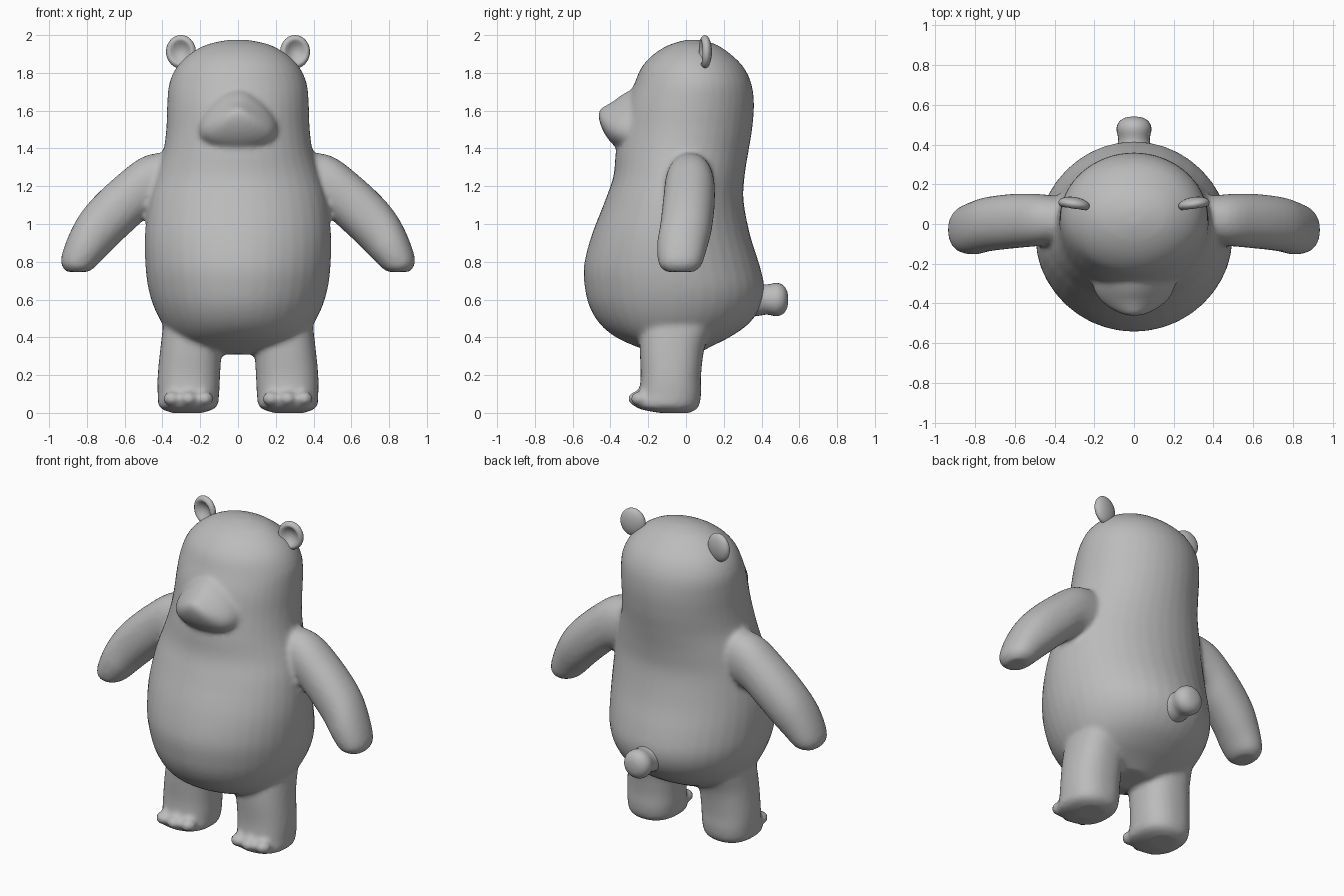
import bpy, bmesh, math
from mathutils import Vector, Matrix

if "Cube" in bpy.data.objects:
    bpy.data.objects.remove(bpy.data.objects["Cube"])

fur = bpy.data.materials.new("plain_grey")
fur.diffuse_color = (0.5, 0.5, 0.5, 1)
fur.use_nodes = True
fur.node_tree.nodes["Principled BSDF"].inputs["Base Color"].default_value = fur.diffuse_color


def spline(rows, steps):
    """Catmull-Rom interpolation through rows of numbers."""
    out = []
    for i in range(len(rows) - 1):
        a, b, c, d = (rows[max(0, min(len(rows) - 1, i + k))] for k in (-1, 0, 1, 2))
        for s in range(steps):
            t = s / steps
            out.append([0.5 * (2 * q + (r - p) * t + (2 * p - 5 * q + 4 * r - u) * t * t
                               + (3 * q - p - 3 * r + u) * t ** 3)
                        for p, q, r, u in zip(a, b, c, d)])
    return out + [list(rows[-1])]


def loft(bm, rows, frame, power=1.0, pinch=0.0, sides=40, steps=4):
    """Skin rounded rings; frame(row) gives centre and the two half axes."""
    rings = []
    for row in spline(rows, steps):
        c, a, b = (Vector(v) for v in frame(*row))
        ring = []
        for k in range(sides):
            t = 2 * math.pi * k / sides
            u = math.copysign(abs(math.cos(t)) ** power, math.cos(t))
            v = math.copysign(abs(math.sin(t)) ** power, math.sin(t))
            ring.append(bm.verts.new(c + a * u * (1 - pinch * v) + b * v))
        rings.append(ring)
    faces = [bm.faces.new(rings[0]), bm.faces.new(rings[-1])]
    for r, q in zip(rings, rings[1:]):
        for k in range(sides):
            n = (k + 1) % sides
            faces.append(bm.faces.new((r[k], r[n], q[n], q[k])))
    bmesh.ops.recalc_face_normals(bm, faces=faces)


def ball(bm, centre, size):
    m = Matrix.Translation(centre) @ Matrix.Diagonal((*size, 1))
    return bmesh.ops.create_uvsphere(bm, u_segments=28, v_segments=18, radius=1, matrix=m)["verts"]


def finish(bm, name):
    me = bpy.data.meshes.new(name)
    bm.to_mesh(me)
    bm.free()
    me.materials.append(fur)
    ob = bpy.data.objects.new(name, me)
    bpy.context.collection.objects.link(ob)
    bpy.context.view_layer.objects.active = ob
    for p in me.polygons:
        p.use_smooth = True
    return ob


bm = bmesh.new()

# torso and head: height, half width, front, back
torso = [(.31, .13, -.15, .06), (.35, .27, -.26, .13), (.40, .345, -.37, .23), (.47, .40, -.455, .33),
         (.56, .445, -.51, .395), (.66, .475, -.535, .415), (.78, .49, -.54, .39), (.94, .493, -.50, .34),
         (1.12, .472, -.43, .305), (1.25, .437, -.385, .31), (1.38, .397, -.372, .33),
         (1.5, .38, -.35, .35), (1.63, .375, -.32, .36), (1.74, .365, -.275, .347),
         (1.83, .325, -.235, .305), (1.90, .255, -.17, .235), (1.95, .165, -.085, .16),
         (1.975, .05, 0, .08)]
loft(bm, torso, lambda z, w, f, b: ((0, (f + b) / 2, z), (w, 0, 0), (0, (b - f) / 2, 0)))

# muzzle: depth, half width, bottom, top
muzzle = [(-.2, .22, 1.38, 1.74), (-.30, .20, 1.38, 1.705), (-.345, .185, 1.395, 1.68),
          (-.385, .16, 1.42, 1.65), (-.42, .12, 1.46, 1.63), (-.447, .075, 1.51, 1.615),
          (-.462, .03, 1.56, 1.60)]
loft(bm, muzzle, lambda y, w, lo, hi: ((0, y, (lo + hi) / 2), (w, 0, 0), (0, 0, (hi - lo) / 2)),
     pinch=.35)

# legs: height, inner x, outer x, front, back
leg = [(0, .19, .35, -.14, .02), (.03, .115, .415, -.265, .065), (.1, .10, .425, -.25, .08),
       (.2, .095, .425, -.24, .08), (.35, .085, .41, -.245, .10), (.5, .07, .39, -.24, .16),
       (.6, .1, .36, -.2, .15)]
# arms: upper edge x z, lower edge x z, centre y, half depth
arm = [(.28, 1.38, .28, 1.06, .02, .11), (.48, 1.365, .46, 1.04, .02, .13),
       (.64, 1.255, .56, .965, .015, .137), (.80, 1.10, .66, .87, 0, .137),
       (.887, .96, .72, .81, -.02, .133), (.938, .81, .775, .757, -.03, .112),
       (.91, .747, .81, .745, -.03, .07)]
for s in (1, -1):
    loft(bm, leg, lambda z, i, o, f, b: ((s * (i + o) / 2, (f + b) / 2, z),
                                         ((o - i) / 2, 0, 0), (0, (b - f) / 2, 0)), power=.85)
    loft(bm, arm, lambda ux, uz, lx, lz, y, d: ((s * (ux + lx) / 2, y, (uz + lz) / 2),
                                                (s * (ux - lx) / 2, 0, (uz - lz) / 2), (0, d, 0)),
         power=.92)
    # toes
    for x, y in ((.175, -.245), (.262, -.26), (.35, -.245)):
        ball(bm, (s * x, y, .075), (.045, .048, .038))

# blend the parts into one soft skin
body = finish(bm, "bear_body")
rm = body.modifiers.new("blend", 'REMESH')
rm.mode = 'VOXEL'
rm.voxel_size = .015
rm.use_smooth_shade = True
sm = body.modifiers.new("soften", 'SMOOTH')
sm.factor = .5
sm.iterations = 5
for m in ("blend", "soften"):
    bpy.ops.object.modifier_apply(modifier=m)

# ears, with a hollow in the front
for s, side in ((1, "left"), (-1, "right")):
    bm = bmesh.new()
    for v in ball(bm, (0, 0, 0), (.08, .036, .088)):
        r = math.hypot(v.co.x / .08, v.co.z / .088)
        if v.co.y < 0:
            v.co.y += .045 * max(0, 1 - (r / .75) ** 2)
    bmesh.ops.transform(bm, verts=bm.verts, matrix=Matrix.Translation((s * .302, .1, 1.912))
                        @ Matrix.Rotation(s * .15, 4, 'Z'))
    finish(bm, side + "_ear")

# tail: depth, radius
bm = bmesh.new()
tail = [(.3, .10), (.39, .085), (.43, .08), (.48, .088), (.515, .075), (.535, .045), (.541, .012)]
loft(bm, tail, lambda y, r: ((0, y, .6), (r, 0, 0), (0, 0, r)), sides=28)
finish(bm, "tail")
